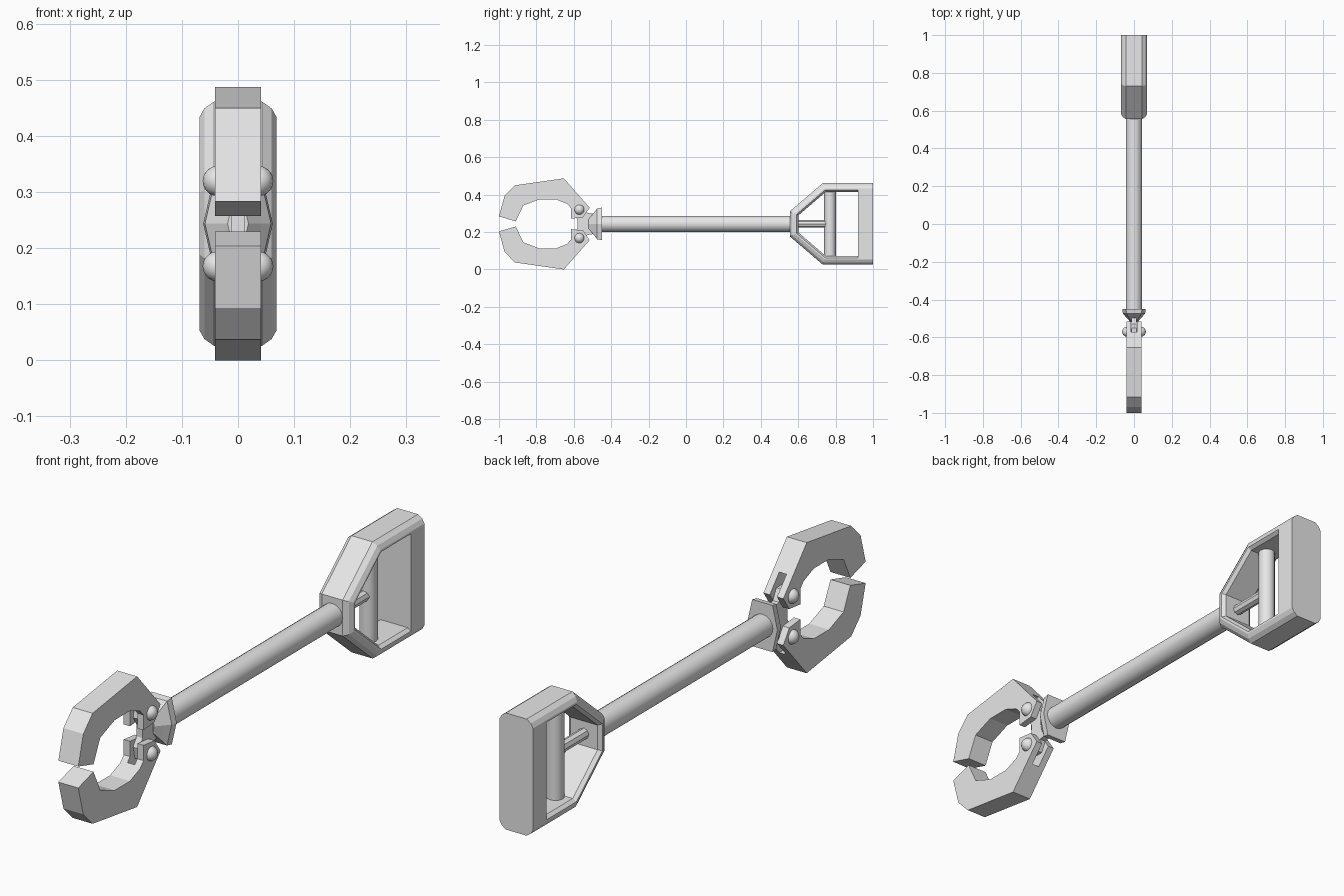
import bpy, bmesh, math
from mathutils import Matrix, Vector

if "Cube" in bpy.data.objects:
    bpy.data.objects.remove(bpy.data.objects["Cube"])

MID = 0.2435  # height of the tool axis; parts are built around it
grey = bpy.data.materials.new("plain grey")
grey.diffuse_color = (0.8, 0.8, 0.8, 1)
grey.use_nodes = True
grey.node_tree.nodes["Principled BSDF"].inputs["Base Color"].default_value = grey.diffuse_color


def finish(name, bm, angle=None):
    bmesh.ops.recalc_face_normals(bm, faces=bm.faces)
    me = bpy.data.meshes.new(name)
    bm.to_mesh(me)
    bm.free()
    me.materials.append(grey)
    ob = bpy.data.objects.new(name, me)
    ob.location.z = MID
    bpy.context.collection.objects.link(ob)
    if angle:
        bpy.ops.object.select_all(action='DESELECT')
        ob.select_set(True)
        bpy.context.view_layer.objects.active = ob
        bpy.ops.object.shade_smooth_by_angle(angle=math.radians(angle))
    return ob


def loft(name, rings, caps=True, closed=False, angle=None):
    """Skin a list of equal-length point rings."""
    bm = bmesh.new()
    vs = [[bm.verts.new(p) for p in r] for r in rings]
    n = len(vs[0])
    for a in range(len(vs) if closed else len(vs) - 1):
        b = (a + 1) % len(vs)
        for i in range(n):
            j = (i + 1) % n
            bm.faces.new((vs[a][i], vs[a][j], vs[b][j], vs[b][i]))
    if caps and not closed:
        bm.faces.new(vs[0])
        bm.faces.new(vs[-1])
    return finish(name, bm, angle)


def plate(name, profile, half):
    """Extrude a (y, z) profile across x."""
    return loft(name, [[(x, y, z) for y, z in profile] for x in (-half, half)])


def rod(name, r, a, b, sides):
    a, b = Vector(a), Vector(b)
    bm = bmesh.new()
    rot = (b - a).to_track_quat('Z', 'Y').to_matrix().to_4x4()
    bmesh.ops.create_cone(bm, cap_ends=True, segments=sides, radius1=r, radius2=r,
                          depth=(b - a).length,
                          matrix=Matrix.Translation((a + b) / 2) @ rot)
    return finish(name, bm, 40)


def mirror_z(ob):
    m = ob.modifiers.new("mirror", 'MIRROR')
    m.use_axis = (False, False, True)


# Gripping jaws, with a clevis slot at the hinge end
jaw = plate("jaws", [(-1, .04), (-.97, .15), (-.915, .206), (-.653, .2435), (-.515, .087),
                     (-.55, .035), (-.615, .028), (-.615, .085), (-.635, .107),
                     (-.695, .131), (-.785, .131), (-.87, .098), (-.91, .014)], .041)
slot = plate("slot_cutter", [(-.63, .0), (-.4, .0), (-.4, .15), (-.63, .15)], .015)
slot.hide_render = True
slot.hide_viewport = True
cut = jaw.modifiers.new("slot", 'BOOLEAN')
cut.operation = 'DIFFERENCE'
cut.solver = 'EXACT'
cut.object = slot
mirror_z(jaw)

# Domed hinge pins
for side in (-1, 1):
    bm = bmesh.new()
    bmesh.ops.create_uvsphere(bm, u_segments=16, v_segments=10, radius=.027,
                              matrix=Matrix.Translation((side * .036, -.57, .076)))
    mirror_z(finish("hinge_pin", bm, 40))

# Forked tongue joining both jaws to the collar
half = [(-.47, .05), (-.53, .06), (-.55, .1), (-.59, .1), (-.6, .055), (-.58, .022)]
plate("hinge_tongue", half + [(y, -z) for y, z in reversed(half)], .0125)

# Flared six-sided collar
HEX = [(-.062, 0), (-.042, .087), (.042, .087), (.062, 0), (.042, -.087), (-.042, -.087)]
loft("collar", [[(x * s, y, z * s) for x, z in HEX]
                for y, s in ((-.45, 1), (-.475, .95), (-.493, .68), (-.52, .3))])

# Long shaft
rod("shaft", .0435, (0, -.465, 0), (0, .57, 0), 16)

# Handle frame: bevelled section swept around the D outline


def outline(inset, back):
    """Outline moved inward; back is the y of the rear edge."""
    d = Vector((.175, .15)).normalized()
    nx, nz = d.y, -d.x                       # inward normal of the sloped edge
    y0, zt = .555 + inset, .2175 - inset
    py, pz = .555 + nx * inset, .067 + nz * inset
    z0 = pz + (y0 - py) * d.y / d.x          # front corner
    y1 = py + (zt - pz) * d.x / d.y          # top corner
    return [(y0, -z0), (y0, z0), (y1, zt), (back, zt), (back, -zt), (y1, -zt)]


section = [(0, .043, 1), (.012, .06, 1), (.028, .069, 1), (.036, .069, .92), (.046, .056, .92)]
section += [(i, -x, b) for i, x, b in reversed(section)]
loft("handle_frame", [[(x, y, z) for y, z in outline(i, b)] for i, x, b in section],
     closed=True)

# Grip bar and its connecting rod
rod("grip_bar", .031, (0, .77, -.173), (0, .77, .173), 12)
rod("trigger_rod", .02, (0, .59, 0), (0, .75, 0), 8)
